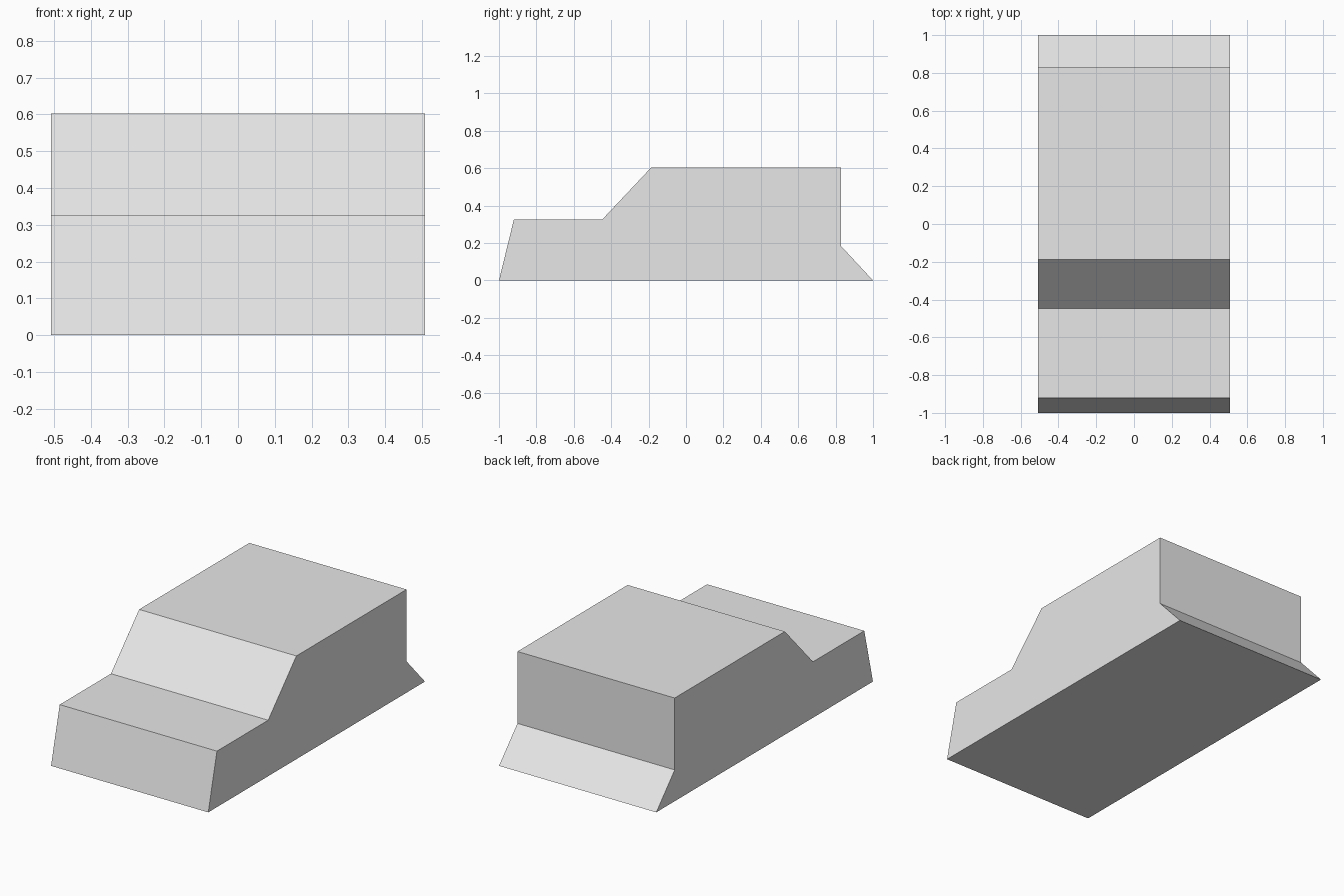
import bpy
import bmesh
from mathutils import Vector

cube = bpy.data.objects.get("Cube")
if cube:
    bpy.data.objects.remove(cube, do_unlink=True)

HALF_WIDTH = 0.508

# Side outline (y, z): nose, hood, windscreen, roof, rear wall, rear skirt
PROFILE = [(-1, 0), (-0.92, 0.327), (-0.447, 0.327), (-0.187, 0.603),
           (0.83, 0.603), (0.83, 0.183), (1, 0)]

# Single plain grey
grey = bpy.data.materials.new("light_grey")
grey.use_nodes = True
colour = (0.8, 0.8, 0.8, 1)
grey.diffuse_color = colour
grey.node_tree.nodes["Principled BSDF"].inputs["Base Color"].default_value = colour

# Body: the outline extruded across the full width
bm = bmesh.new()
side = bm.faces.new([bm.verts.new((-HALF_WIDTH, y, z)) for y, z in PROFILE])
result = bmesh.ops.extrude_face_region(bm, geom=[side], use_keep_orig=True)
far_side = [v for v in result["geom"] if isinstance(v, bmesh.types.BMVert)]
bmesh.ops.translate(bm, verts=far_side, vec=Vector((2 * HALF_WIDTH, 0, 0)))
bmesh.ops.recalc_face_normals(bm, faces=bm.faces[:])

mesh = bpy.data.meshes.new("vehicle_body")
bm.to_mesh(mesh)
bm.free()
mesh.materials.append(grey)
body = bpy.data.objects.new("vehicle_body", mesh)
bpy.context.collection.objects.link(body)
